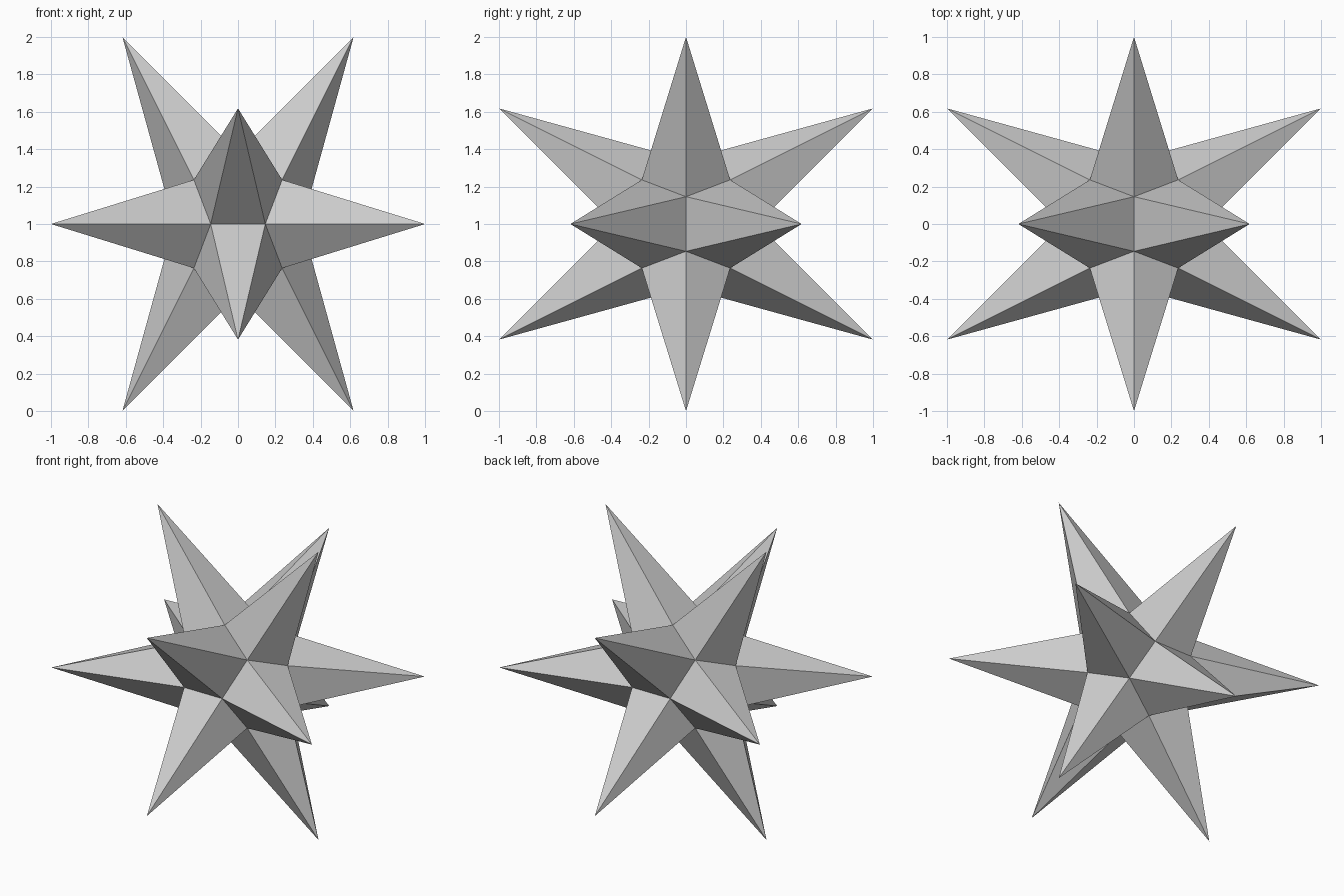
import bpy, bmesh, math

if "Cube" in bpy.data.objects:
    bpy.data.objects.remove(bpy.data.objects["Cube"])

PHI = (1 + math.sqrt(5)) / 2
C = PHI ** -3                       # half-size of the cube inside the core
TIP = math.hypot(1, 1 / PHI)        # distance from centre to each spike tip
SIGNS = (-1, 1)

bm = bmesh.new()

# Core: regular dodecahedron as the hull of a cube and three rectangles
points = [(x * C, y * C, z * C) for x in SIGNS for y in SIGNS for z in SIGNS]
for s in SIGNS:
    for t in SIGNS:
        a, b = s * C / PHI, t * C * PHI
        points += [(0, a, b), (b, 0, a), (a, b, 0)]
for p in points:
    bm.verts.new(p)
bmesh.ops.convex_hull(bm, input=bm.verts[:])
bmesh.ops.dissolve_limit(bm, angle_limit=math.radians(2),
                         verts=bm.verts[:], edges=bm.edges[:])

# Spikes: raise the middle of each pentagon to a point
tips = bmesh.ops.poke(bm, faces=bm.faces[:])["verts"]
for v in tips:
    v.co = v.co.normalized() * TIP

# Stand the star on the ground
bmesh.ops.translate(bm, verts=bm.verts[:], vec=(0, 0, 1))
bmesh.ops.recalc_face_normals(bm, faces=bm.faces[:])

mesh = bpy.data.meshes.new("spiked_star")
bm.to_mesh(mesh)
bm.free()
bpy.context.collection.objects.link(bpy.data.objects.new("spiked_star", mesh))
